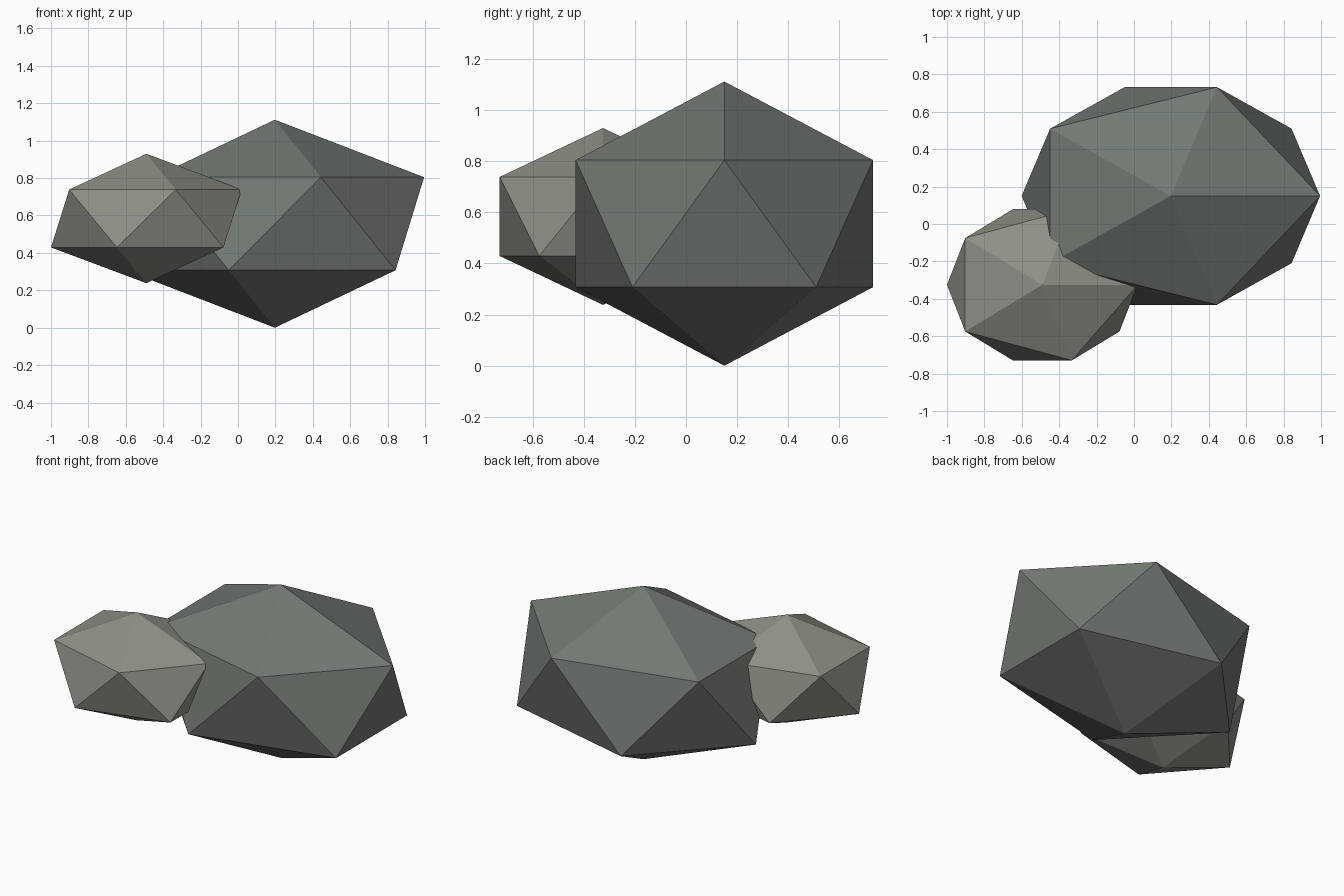
import bpy

if "Cube" in bpy.data.objects:
    bpy.data.objects.remove(bpy.data.objects["Cube"])


def boulder(name, centre, radii, color):
    # Flat-faced 20-sided rock, stretched per axis
    bpy.ops.mesh.primitive_ico_sphere_add(subdivisions=1, radius=1, location=centre)
    rock = bpy.context.object
    rock.name = name
    rock.scale = radii
    bpy.ops.object.transform_apply(location=False, rotation=False, scale=True)
    bpy.ops.object.shade_flat()
    mat = bpy.data.materials.new(name + "_stone")
    mat.diffuse_color = (*color, 1)
    mat.use_nodes = True
    mat.node_tree.nodes["Principled BSDF"].inputs["Base Color"].default_value = mat.diffuse_color
    rock.data.materials.append(mat)
    return rock


# Main rock
boulder("large_rock", (0.197, 0.15, 0.556), (0.892, 0.684, 0.556), (0.17, 0.19, 0.17))
# Smaller rock leaning into its front left side
boulder("small_rock", (-0.49, -0.325, 0.584), (0.57, 0.475, 0.346), (0.27, 0.28, 0.24))
